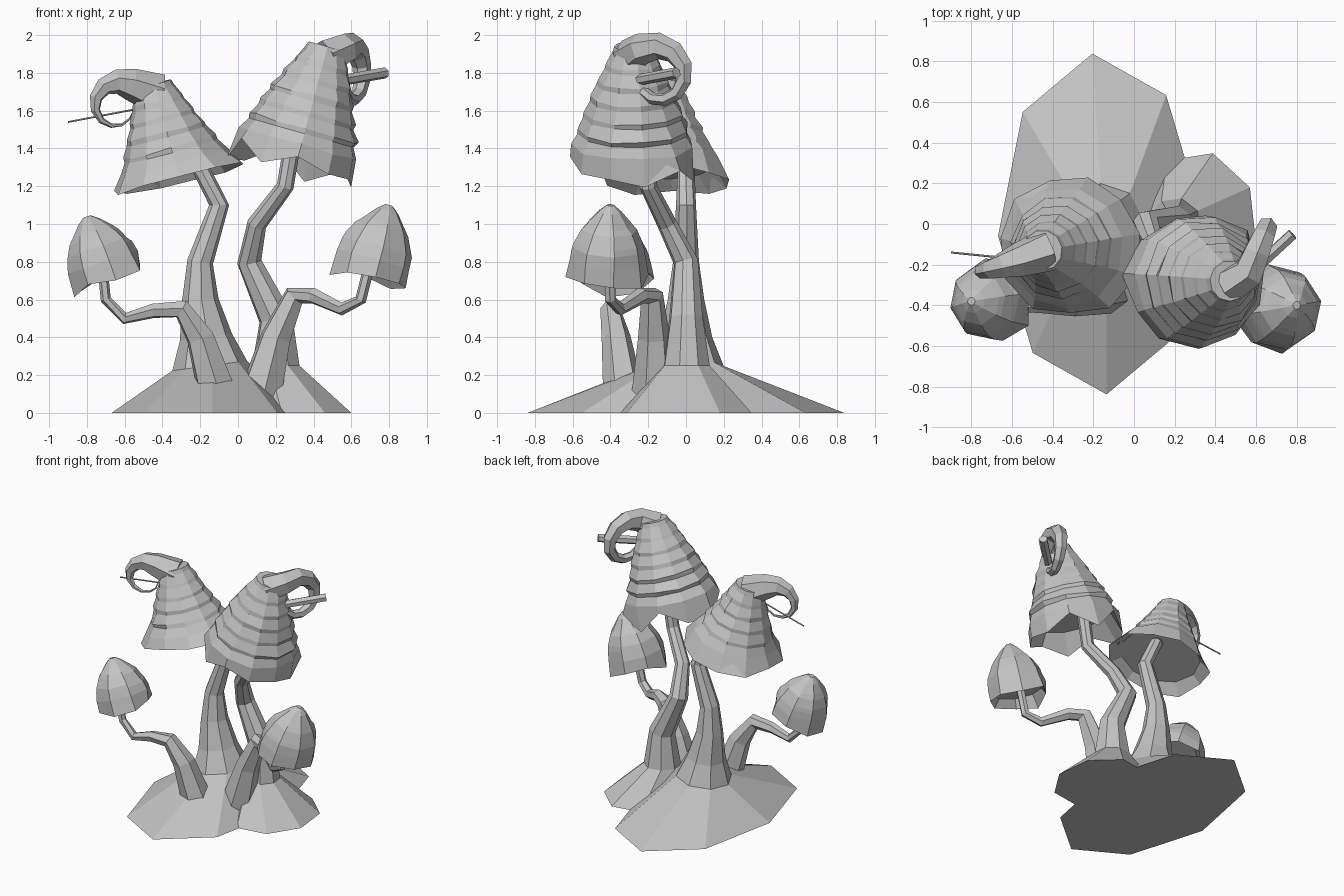
import bpy, math, random
from mathutils import Vector

random.seed(4)
if "Cube" in bpy.data.objects:
    bpy.data.objects.remove(bpy.data.objects["Cube"])

colour = (.55, .55, .55, 1)
grey = bpy.data.materials.new("plain grey")
grey.use_nodes = True
grey.diffuse_color = colour
grey.node_tree.nodes["Principled BSDF"].inputs["Base Color"].default_value = colour


def spoke(degrees):
    """Horizontal unit direction."""
    angle = math.radians(degrees)
    return Vector((math.cos(angle), math.sin(angle), 0))


def skin(name, rings):
    """Join equal rings of points into a closed, flat-shaded body."""
    count = len(rings[0])
    verts = [point for ring in rings for point in ring]
    faces = [tuple(reversed(range(count))),
             tuple(range(len(verts) - count, len(verts)))]
    for start in range(0, len(verts) - count, count):
        for i in range(count):
            a, b = start + i, start + (i + 1) % count
            faces.append((a, b, b + count, a + count))
    mesh = bpy.data.meshes.new(name)
    mesh.from_pydata(verts, [], faces)
    mesh.materials.append(grey)
    body = bpy.data.objects.new(name, mesh)
    bpy.context.collection.objects.link(body)


def circle(centre, axis, side, radius, count, rough=0, droop=0):
    """Ring around an axis, with optional uneven radius and hanging flaps."""
    side = (side - axis * side.dot(axis)).normalized()
    other = axis.cross(side)
    ring = []
    for i in range(count):
        angle = math.tau * i / count
        reach = radius * (1 + random.uniform(-rough, rough))
        arm = side * math.cos(angle) + other * math.sin(angle)
        ring.append(centre + arm * reach - axis * droop * random.uniform(-.4, 1))
    return ring


def stem(name, path, thick, thin, count=6, foot=None, turn=37):
    """Bent tube that tapers quickly, with an optional wide oval foot."""
    points = [Vector(point) for point in path]
    last = len(points) - 1
    side, rings = spoke(turn), []
    if foot:
        x, y, wide, deep = foot
        arms = [spoke(turn + 360 * i / count) for i in range(count)]
        rings.append([Vector((x + wide * arm.x, y + deep * arm.y, 0)) for arm in arms])
    for i, point in enumerate(points):
        axis = (points[min(i + 1, last)] - points[max(i - 1, 0)]).normalized()
        side = (side - axis * side.dot(axis)).normalized()
        radius = thin + (thick - thin) * (1 - i / last) ** 2.7
        rings.append(circle(point, axis, side, radius, count))
    skin(name, rings)


def cap(name, base, tip, wide, narrow, layers, bulge, count, flap, tuck):
    """Tiered cap: each layer overhangs the next; the lowest is a ragged skirt."""
    base, tip = Vector(base), Vector(tip)
    axis = (tip - base).normalized()

    def tier(level, scale=1, rough=0, droop=0, lift=0):
        share = level / layers
        radius = wide + (narrow - wide) * share ** bulge
        centre = base.lerp(tip, share) + axis * lift
        return circle(centre, axis, spoke(10), radius * scale, count, rough, droop)

    # Hollow underside, then the skirt
    rings = [tier(0, scale=.3, lift=flap), tier(0, scale=.8, lift=flap),
             tier(0, rough=.08, droop=flap)]
    # Stepped layers, tucked in under the next rim
    for level in range(1, layers):
        rings.append(tier(level, rough=.03, droop=.01))
        rings.append(tier(level + .65, scale=tuck, rough=.02))
    rings.append(tier(layers))
    skin(name, rings)


def curl(name, root, centre, heading, size, thick, thin, tip):
    """Horn that arches over, spirals inward and flicks out to its tip."""
    centre, heading = Vector(centre), Vector(heading)
    path, steps = [Vector(root)], 9
    for i in range(steps + 1):
        share = i / steps
        angle = math.radians(120 - 290 * share)
        reach = size * (1 - share / 2.6)
        offset = heading * math.cos(angle) + Vector((0, 0, math.sin(angle)))
        path.append(centre + offset * reach)
    path.append(Vector(tip))
    stem(name, path, thick, thin)


# Large trunks with their spreading feet
stem("right_trunk",
     [(-.15, 0, .25), (-.17, 0, .4), (-.2, 0, .6), (-.2, 0, .8),
      (-.1, 0, 1.1), (-.2, 0, 1.3), (-.3, -.1, 1.4)],
     thick=.2, thin=.045, count=8, foot=(-.17, 0, .5, .84), turn=4)
stem("left_trunk",
     [(.2, 0, .25), (.2, 0, .5), (.06, 0, .8), (.1, -.1, 1),
      (.25, -.2, 1.2), (.3, -.2, 1.5)],
     thick=.13, thin=.045, count=8, foot=(.31, 0, .3, .36), turn=30)

# Large tiered caps
cap("right_cap", base=(-.32, -.11, 1.25), tip=(-.45, -.13, 1.74),
    wide=.35, narrow=.1, layers=6, bulge=.85, count=11, flap=.06, tuck=.96)
cap("left_cap", base=(.3, -.28, 1.34), tip=(.47, -.28, 1.94),
    wide=.34, narrow=.1, layers=7, bulge=1.4, count=11, flap=.1, tuck=.94)

# Curled horns on the large caps
curl("right_cap_curl", root=(-.43, -.13, 1.69), centre=(-.64, -.2, 1.62),
     heading=(-1, -.3, 0), size=.14, thick=.11, thin=.005, tip=(-.9, -.14, 1.54))
curl("left_cap_curl", root=(.46, -.3, 1.88), centre=(.6, -.15, 1.78),
     heading=(.4, 1, 0), size=.17, thick=.1, thin=.03, tip=(.78, -.05, 1.8))

# Small side stems
stem("right_side_stem",
     [(-.11, -.33, .1), (-.2, -.37, .4), (-.3, -.4, .55), (-.45, -.4, .54),
      (-.6, -.4, .5), (-.7, -.4, .6), (-.72, -.4, .8)],
     thick=.11, thin=.027)
stem("left_side_stem",
     [(.12, -.17, .1), (.2, -.17, .4), (.3, -.18, .62), (.4, -.24, .62),
      (.55, -.35, .55), (.65, -.4, .6), (.7, -.4, .8)],
     thick=.12, thin=.03)

# Small bell caps
cap("right_small_cap", base=(-.69, -.38, .72), tip=(-.8, -.38, 1.04),
    wide=.2, narrow=.02, layers=4, bulge=2.7, count=8, flap=.05, tuck=1)
cap("left_small_cap", base=(.69, -.42, .72), tip=(.8, -.4, 1.1),
    wide=.21, narrow=.02, layers=4, bulge=2.7, count=8, flap=.05, tuck=1)
